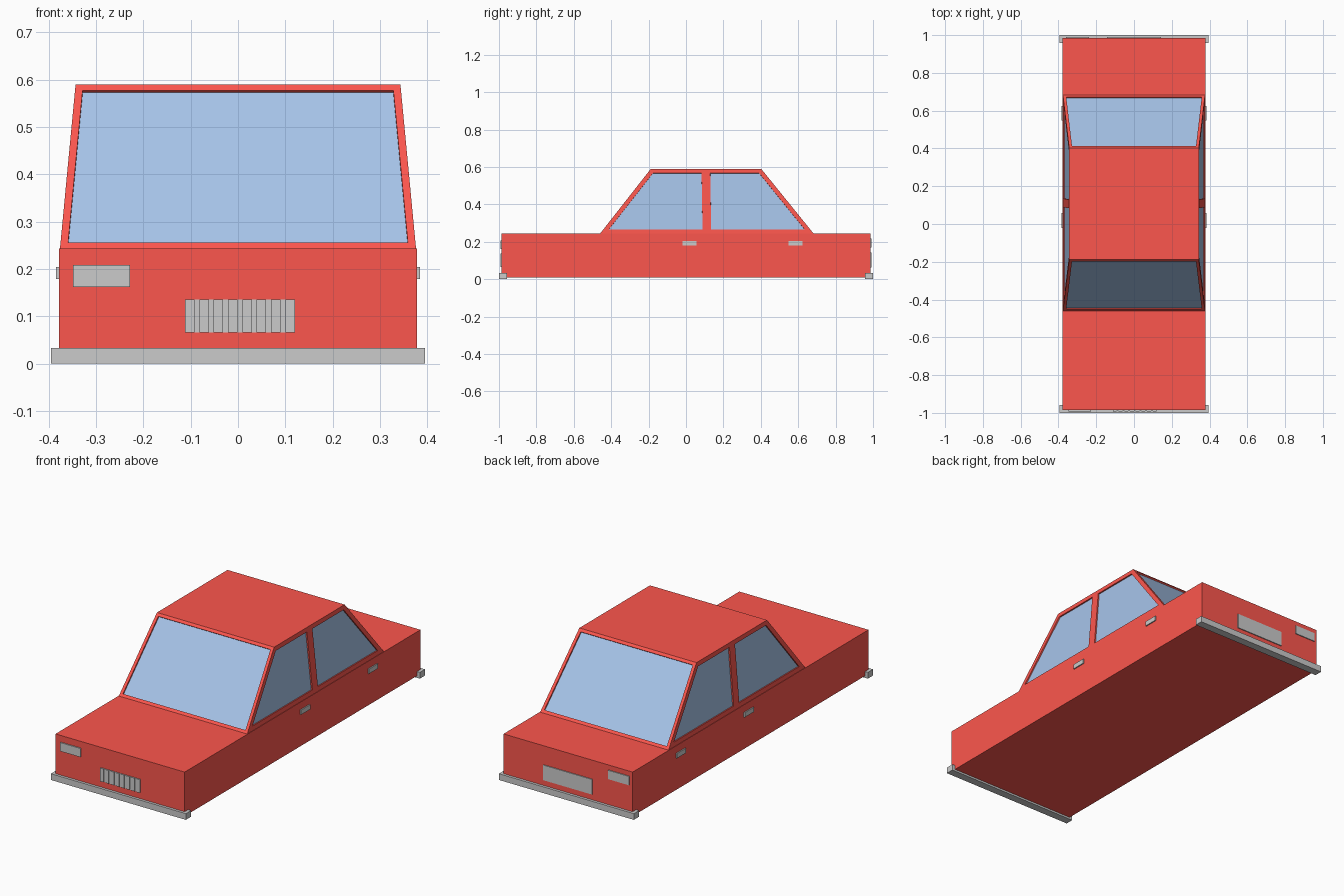
import bpy, bmesh

if "Cube" in bpy.data.objects:
    bpy.data.objects.remove(bpy.data.objects["Cube"])


def material(name, rgb):
    m = bpy.data.materials.new(name)
    m.diffuse_color = (*rgb, 1)
    m.use_nodes = True
    m.node_tree.nodes["Principled BSDF"].inputs["Base Color"].default_value = m.diffuse_color
    return m


red = material("red_paint", (0.98, 0.094, 0.075))
blue = material("window_glass", (0.385, 0.555, 0.82))


def add_object(name, bm, mats=()):
    me = bpy.data.meshes.new(name)
    bm.to_mesh(me)
    bm.free()
    ob = bpy.data.objects.new(name, me)
    for m in mats:
        me.materials.append(m)
    bpy.context.collection.objects.link(ob)
    return ob


def box(name, x, y, z, mats=()):
    """Box from (min, max) ranges on each axis."""
    bm = bmesh.new()
    bmesh.ops.create_cube(bm, size=1)
    for v in bm.verts:
        for i, (lo, hi) in enumerate((x, y, z)):
            v.co[i] = lo if v.co[i] < 0 else hi
    return add_object(name, bm, mats)


# Lower body
END = 0.986
box("body", (-0.378, 0.378), (-END, END), (0.01, 0.243), [red])

# Cabin: tapered hull, sides split at the door pillar, windows inset and recessed
bm = bmesh.new()
low = [(y, 0.243, 0.376) for y in (-0.46, 0.112, 0.683)]
top = [(y, 0.59, 0.343) for y in (-0.188, 0.106, 0.402)]
L, R = ([[bm.verts.new((s * w, y, z)) for y, z, w in row] for row in (low, top)]
        for s in (-1, 1))
screens = [bm.faces.new((L[0][i], R[0][i], R[1][i], L[1][i])) for i in (0, 2)]
sides = [bm.faces.new((S[0][i], S[0][i + 1], S[1][i + 1], S[1][i]))
         for S in (L, R) for i in (0, 1)]
roof = bm.faces.new(L[1] + R[1][::-1])
floor = bm.faces.new(L[0] + R[0][::-1])
bmesh.ops.recalc_face_normals(bm, faces=bm.faces)
for panes, frame in ((screens, 0.016), (sides, 0.023)):
    for pane in panes:
        # frame first, then the recess
        bmesh.ops.inset_individual(bm, faces=[pane], thickness=frame, use_even_offset=True)
        bmesh.ops.inset_individual(bm, faces=[pane], thickness=0.0002, depth=-0.007,
                                   use_even_offset=True)
        pane.material_index = 1
add_object("cabin", bm, [red, blue])

# Bumpers
box("front_bumper", (-0.395, 0.395), (-1.0, -0.957), (0, 0.033))
box("rear_bumper", (-0.395, 0.395), (0.957, 1.0), (0, 0.033))

# Headlight and slatted grille
box("headlight", (-0.348, -0.228), (-0.992, -0.98), (0.162, 0.208))
box("grille_back", (-0.112, 0.12), (-0.989, -0.98), (0.066, 0.136))
for i in range(8):
    x = -0.112 + i * 0.0303
    box(f"grille_slat_{i + 1}", (x, x + 0.02), (-0.993, -0.98), (0.066, 0.136))

# Tail light and number plate
box("tail_light", (-0.36, -0.238), (0.98, 0.991), (0.17, 0.217))
box("rear_plate", (-0.143, 0.143), (0.98, 0.991), (0.063, 0.143))

# Door handles, mirrored to both sides
for y, door in ((-0.02, "front"), (0.547, "rear")):
    ob = box(f"{door}_door_handles", (0.37, 0.384), (y, y + 0.077), (0.179, 0.204))
    ob.modifiers.new("mirror", "MIRROR")
